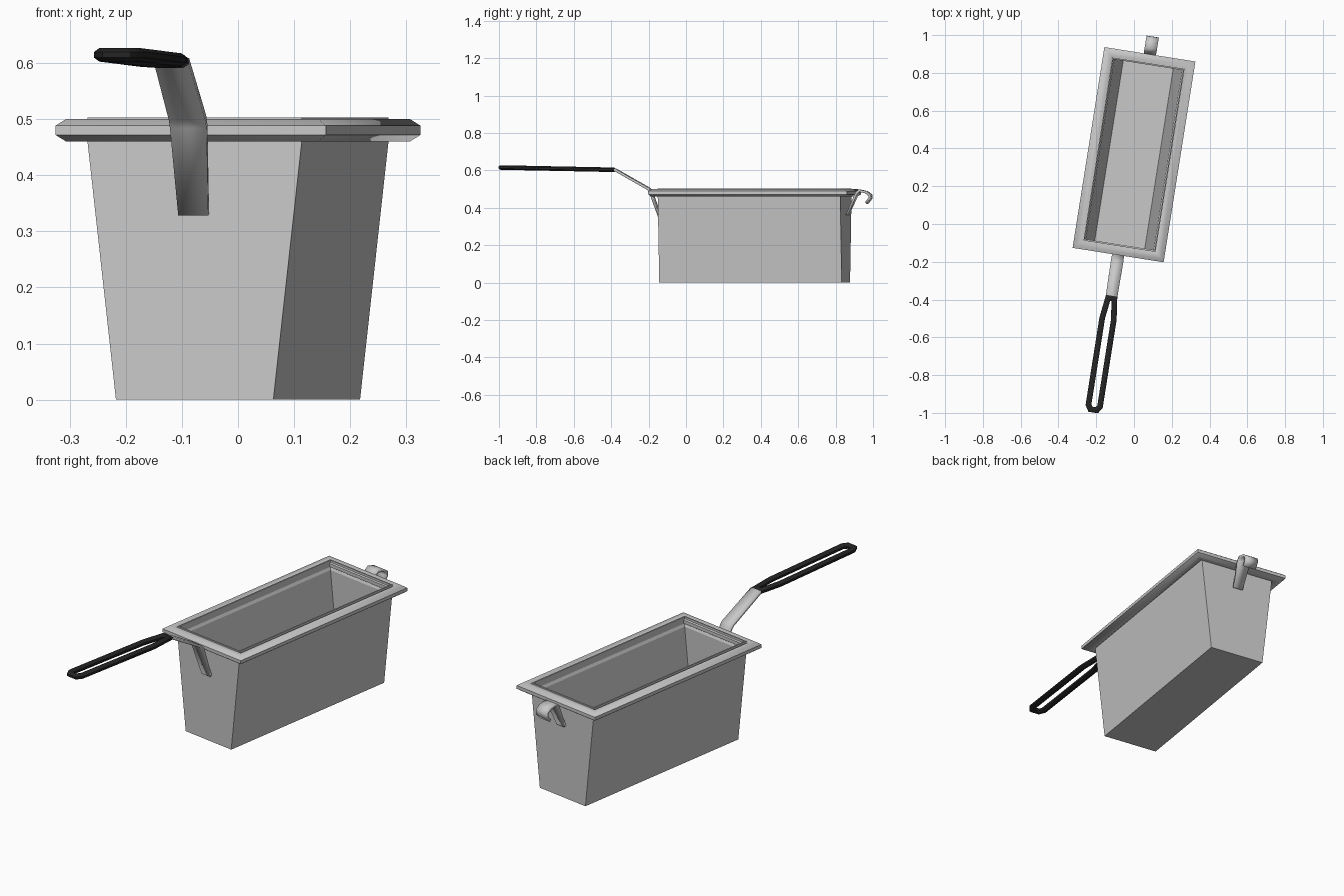
import bpy, bmesh, math
from mathutils import Vector, Matrix

cube = bpy.data.objects.get("Cube")
if cube:
    bpy.data.objects.remove(cube, do_unlink=True)

# The whole basket is turned slightly about the vertical axis
PLACE = Matrix.Translation((0, 0.367, 0)) @ Matrix.Rotation(math.radians(-9), 4, 'Z')


def material(name, value, rough):
    m = bpy.data.materials.new(name)
    m.use_nodes = True
    colour = (value, value, value, 1)
    m.diffuse_color = colour
    node = m.node_tree.nodes["Principled BSDF"]
    node.inputs["Base Color"].default_value = colour
    node.inputs["Roughness"].default_value = rough
    return m


steel = material("light grey steel", 0.58, 0.5)
rubber = material("black rubber", 0.018, 0.6)


def finish(name, bm, mat, smooth=None):
    bmesh.ops.recalc_face_normals(bm, faces=bm.faces)
    mesh = bpy.data.meshes.new(name)
    bm.to_mesh(mesh)
    bm.free()
    mesh.materials.append(mat)
    ob = bpy.data.objects.new(name, mesh)
    bpy.context.collection.objects.link(ob)
    ob.matrix_world = PLACE
    if smooth:
        bpy.ops.object.select_all(action='DESELECT')
        ob.select_set(True)
        bpy.context.view_layer.objects.active = ob
        bpy.ops.object.shade_smooth_by_angle(angle=math.radians(smooth))
    return ob


def bridge(bm, a, b):
    n = len(a)
    for i in range(n):
        bm.faces.new((a[i], a[(i + 1) % n], b[(i + 1) % n], b[i]))


def rect(w, l):
    return [(-w, -l), (w, -l), (w, l), (-w, l)]


def sweep_loop(name, path, half_w, half_h, height, mat, sides=8):
    """Sweep an oval section round a closed counter-clockwise path with mitred corners."""
    bm = bmesh.new()
    pts = [Vector(p) for p in path]
    n = len(pts)
    rings = []
    for i, p in enumerate(pts):
        d1 = (p - pts[i - 1]).normalized()
        d2 = (pts[(i + 1) % n] - p).normalized()
        n1, n2 = Vector((d1.y, -d1.x)), Vector((d2.y, -d2.x))
        mitre = (n1 + n2) / (1 + n1.dot(n2))
        ring = []
        for k in range(sides):
            a = 2 * math.pi * (k + 0.5) / sides
            r = 1 / math.cos(math.pi / sides)
            q = p + mitre * (half_w * r * math.cos(a))
            ring.append(bm.verts.new((q.x, q.y, height(p.y) + half_h * r * math.sin(a))))
        rings.append(ring)
    for i in range(n):
        bridge(bm, rings[i], rings[(i + 1) % n])
    return finish(name, bm, mat, 50)


def ribbon(name, path, thickness, mat):
    """Flat bent bar; the path lists (y, z, half width)."""
    bm = bmesh.new()
    rows = [[bm.verts.new((s * w, y, z)) for s in (-1, 1)] for y, z, w in path]
    for a, b in zip(rows, rows[1:]):
        bm.faces.new((a[0], a[1], b[1], b[0]))
    ob = finish(name, bm, mat, 30)
    mod = ob.modifiers.new("thickness", 'SOLIDIFY')
    mod.thickness = thickness
    mod.offset = 0
    mod.use_even_offset = True
    return ob


# Tapered basket: outer wall, collar through the rim, then inner wall and floor
bm = bmesh.new()
levels = [(0.142, 0.494, 0), (0.193, 0.494, 0.457), (0.193, 0.494, 0.503),
          (0.187, 0.488, 0.503), (0.187, 0.488, 0.47), (0.181, 0.482, 0.457),
          (0.134, 0.484, 0.01)]
rings = [[bm.verts.new((x, y, z)) for x, y in rect(w, l)] for w, l, z in levels]
for a, b in zip(rings, rings[1:]):
    bridge(bm, a, b)
bm.faces.new(rings[0])
bm.faces.new(rings[-1])
finish("basket", bm, steel)

# Rounded rim
sweep_loop("rim", rect(0.216, 0.51), 0.028, 0.02, lambda y: 0.48, steel)

# Handle strap and rear hook
ribbon("handle_strap", [(-0.505, 0.33, 0.027), (-0.562, 0.487, 0.033),
                        (-0.575, 0.502, 0.033), (-0.755, 0.603, 0.031),
                        (-0.78, 0.604, 0.02)], 0.012, steel)
ribbon("rear_hook", [(0.502, 0.36, 0.024), (0.556, 0.48, 0.033), (0.57, 0.491, 0.033),
                     (0.605, 0.483, 0.033), (0.626, 0.468, 0.033),
                     (0.627, 0.45, 0.033), (0.606, 0.425, 0.033)], 0.012, steel)

# Looped grip
side = [(0.017, -1.367), (0.031, -1.345), (0.031, -0.88), (0.017, -0.77)]
loop = side + [(-x, y) for x, y in reversed(side)]
sweep_loop("grip", loop, 0.015, 0.012,
           lambda y: 0.603 + 0.012 * (-0.77 - y) / 0.6, rubber)
